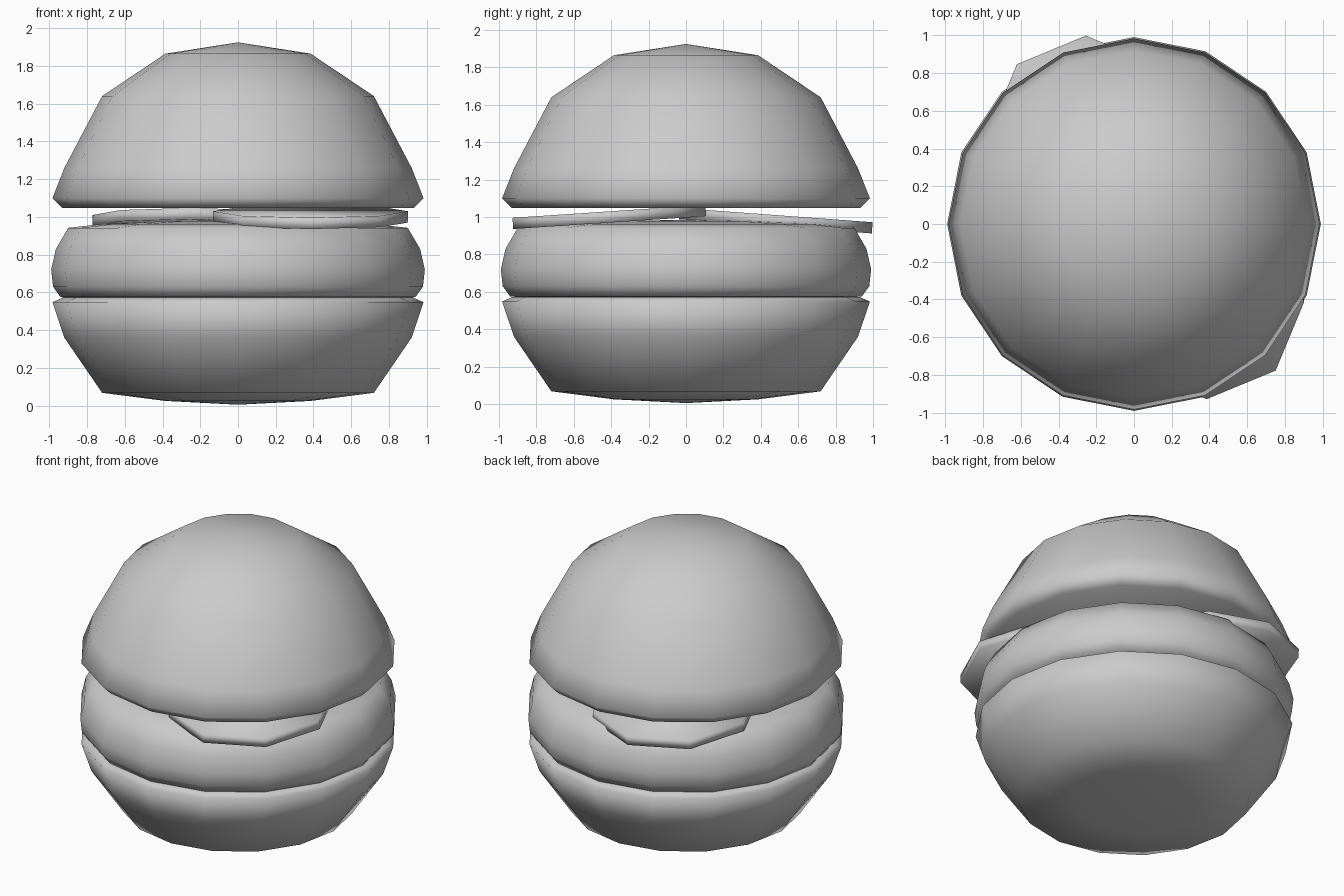
import bpy, bmesh, math
from mathutils import Matrix

if "Cube" in bpy.data.objects:
    bpy.data.objects.remove(bpy.data.objects["Cube"])


def finish(name, bm):
    bmesh.ops.recalc_face_normals(bm, faces=bm.faces[:])
    mesh = bpy.data.meshes.new(name)
    bm.to_mesh(mesh)
    bm.free()
    for p in mesh.polygons:
        p.use_smooth = True
    ob = bpy.data.objects.new(name, mesh)
    bpy.context.collection.objects.link(ob)
    return ob


def lathe(name, profile, sides=16):
    """Revolve (radius, z) points; first and last points lie on the axis."""
    bm = bmesh.new()
    first = bm.verts.new((0, 0, profile[0][1]))
    last = bm.verts.new((0, 0, profile[-1][1]))
    rings = []
    for r, z in profile[1:-1]:
        rings.append([bm.verts.new((r * math.cos(2 * math.pi * i / sides),
                                    r * math.sin(2 * math.pi * i / sides), z))
                      for i in range(sides)])
    for i in range(sides):
        j = (i + 1) % sides
        bm.faces.new((first, rings[0][i], rings[0][j]))
        bm.faces.new((last, rings[-1][j], rings[-1][i]))
        for a, b in zip(rings, rings[1:]):
            bm.faces.new((a[i], b[i], b[j], a[j]))
    return finish(name, bm)


def slice_disc(name, centre, tilt):
    """Thin eight-sided slice leaning about the x axis."""
    bm = bmesh.new()
    bmesh.ops.create_cone(bm, cap_ends=True, segments=8, radius1=0.517,
                          radius2=0.517, depth=0.06)
    bm.transform(Matrix.Translation(centre) @ Matrix.Rotation(tilt, 4, 'X'))
    return finish(name, bm)


# Buns
lathe("top_bun", [(0, 1.925), (0.385, 1.865), (0.72, 1.64), (0.92, 1.26),
                  (0.983, 1.10), (0.93, 1.047), (0, 1.05)])
lathe("bottom_bun", [(0, 0.005), (0.385, 0.025), (0.72, 0.068), (0.92, 0.36),
                     (0.983, 0.548), (0.93, 0.572), (0, 0.572)])

# Patty
lathe("patty", [(0, 0.985), (0.40, 0.978), (0.72, 0.962), (0.90, 0.942),
                (0.965, 0.83), (0.99, 0.72), (0.98, 0.63), (0.94, 0.575),
                (0.75, 0.563), (0, 0.565)])

# Slices between patty and top bun
slice_disc("front_slice", (0.385, -0.41, 1.0), math.radians(3.8))
slice_disc("back_slice", (-0.255, 0.48, 0.98), math.radians(-4.2))
